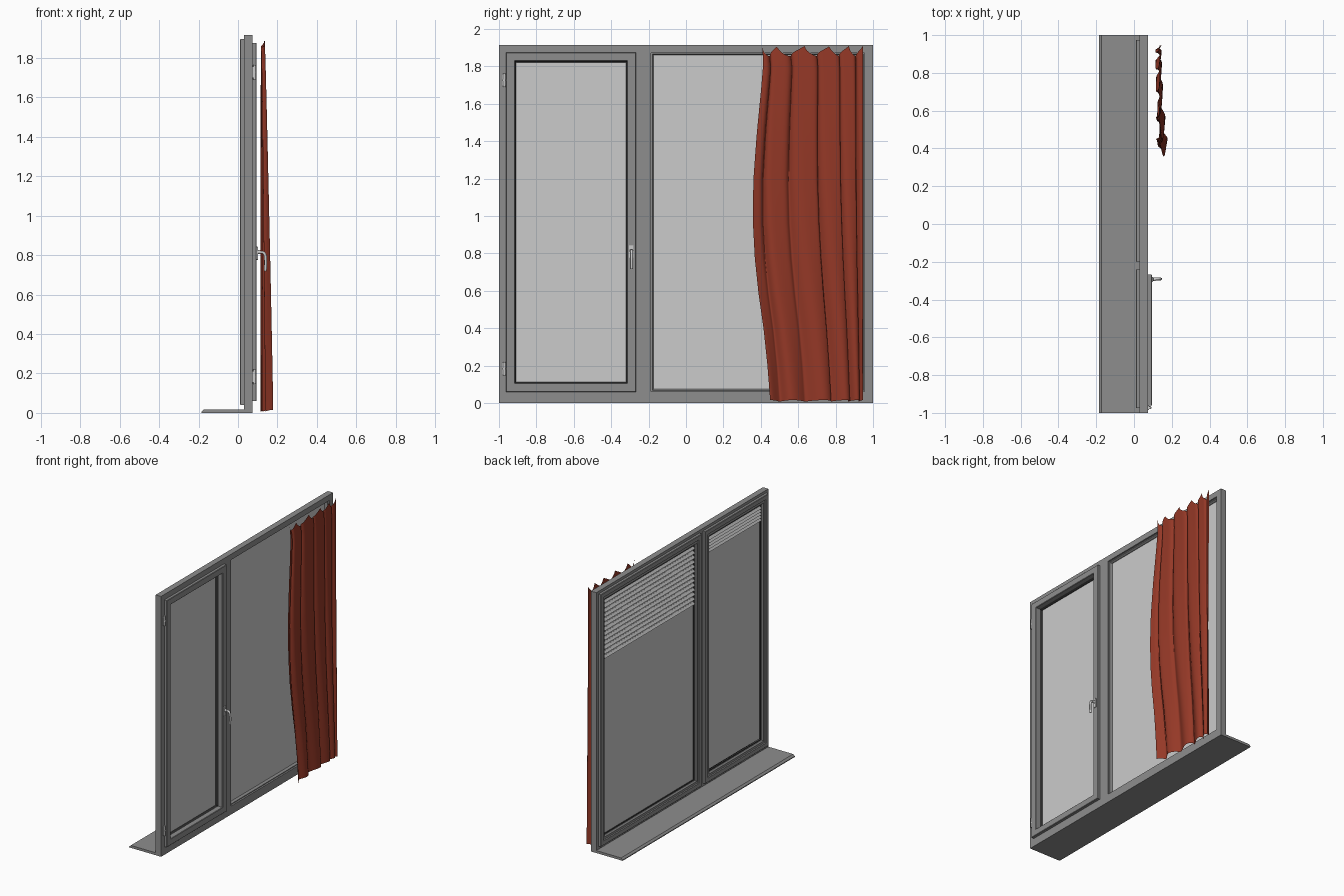
import bpy, bmesh, math
from mathutils import Vector

if "Cube" in bpy.data.objects:
    bpy.data.objects.remove(bpy.data.objects["Cube"])


def material(name, rgb):
    m = bpy.data.materials.new(name)
    m.diffuse_color = (*rgb, 1)
    m.use_nodes = True
    m.node_tree.nodes["Principled BSDF"].inputs["Base Color"].default_value = m.diffuse_color
    return m


RED = material("red_fabric", (0.30, 0.04, 0.02))
BLACK = material("black_rubber", (0.03, 0.03, 0.03))
GLASS = material("pale_glass", (0.62, 0.62, 0.62))
FRAME = material("grey_frame", (0.27, 0.27, 0.27))
METAL = material("light_metal", (0.6, 0.6, 0.6))


def finish(name, verts, faces, mat=None, smooth=False):
    me = bpy.data.meshes.new(name)
    me.from_pydata(verts, [], faces)
    bm = bmesh.new()
    bm.from_mesh(me)
    bmesh.ops.recalc_face_normals(bm, faces=bm.faces)
    bm.to_mesh(me)
    bm.free()
    ob = bpy.data.objects.new(name, me)
    bpy.context.collection.objects.link(ob)
    if mat:
        me.materials.append(mat)
    if smooth:
        me.shade_smooth()
    return ob


def rect_ring(name, rect, profile, mat=FRAME):
    """Mitred frame: closed profile of (inset, x) swept round a y/z rectangle."""
    y0, y1, z0, z1 = rect
    verts, n = [], len(profile)
    for i, x in profile:
        verts += [(x, y0 + i, z0 + i), (x, y1 - i, z0 + i),
                  (x, y1 - i, z1 - i), (x, y0 + i, z1 - i)]
    faces = [(4 * a + k, 4 * a + (k + 1) % 4, 4 * ((a + 1) % n) + (k + 1) % 4, 4 * ((a + 1) % n) + k)
             for a in range(n) for k in range(4)]
    return finish(name, verts, faces, mat)


def extrude_y(name, profile, y0, y1, mat=FRAME):
    """Closed (x, z) profile extruded along y."""
    n = len(profile)
    verts = [(x, y, z) for y in (y0, y1) for x, z in profile]
    faces = [tuple(range(n)), tuple(range(n, 2 * n))]
    faces += [(i, (i + 1) % n, n + (i + 1) % n, n + i) for i in range(n)]
    return finish(name, verts, faces, mat)


def box(name, x0, x1, y0, y1, z0, z1, mat=FRAME, bevel=0):
    ob = extrude_y(name, [(x0, z0), (x1, z0), (x1, z1), (x0, z1)], y0, y1, mat)
    if bevel:
        b = ob.modifiers.new("bevel", "BEVEL")
        b.width, b.segments = bevel, 2
    return ob


def cylinder(name, p0, p1, r, mat=METAL, sides=20):
    p0, p1 = Vector(p0), Vector(p1)
    bpy.ops.mesh.primitive_cylinder_add(vertices=sides, radius=r, depth=(p1 - p0).length,
                                        location=(p0 + p1) / 2)
    ob = bpy.context.object
    ob.name = name
    ob.rotation_euler = (p1 - p0).to_track_quat("Z", "Y").to_euler()
    ob.data.materials.append(mat)
    bpy.ops.object.shade_smooth_by_angle()
    return ob


# Outer sill plate with a chamfered nose
extrude_y("window_sill", [(-0.185, 0), (0.07, 0), (0.07, 0.018), (-0.172, 0.018), (-0.185, 0.006)], -1, 1)

# Main frame: head, bottom rail, jambs and mullion
H = 1.915
box("bottom_rail", 0.03, 0.074, -1, 1, 0, 0.062)
box("head_rail", 0.03, 0.074, -1, 1, 1.873, H)
for name, y0, y1 in (("left_jamb", -1, -0.955), ("right_jamb", 0.955, 1), ("mullion", -0.275, -0.186)):
    box(name, 0.03, 0.074, y0, y1, 0.062, 1.873)

# Opening sash on the left with rubber seal, stepped on the inside
rect_ring("opening_sash", (-0.962, -0.268, 0.06, 1.875),
          [(0, 0.074), (0, 0.092), (0.003, 0.095), (0.044, 0.095), (0.047, 0.092), (0.047, 0.034), (0, 0.034)])
rect_ring("sash_seal", (-0.916, -0.314, 0.106, 1.829),
          [(0, 0.038), (0, 0.062), (0.008, 0.05), (0.008, 0.038)], BLACK)
# Glazing bead of the fixed light
rect_ring("fixed_light_bead", (-0.186, 0.955, 0.062, 1.873),
          [(0, 0.034), (0, 0.062), (0.006, 0.062), (0.012, 0.052), (0.012, 0.034)])

# Exterior frames, glass and venetian blinds for both lights
LIGHTS = (("small", (-0.975, -0.24, 0.04, 1.895), (-0.92, -0.31, 0.10, 1.835), 5, 0.022),
          ("large", (-0.2, 0.975, 0.04, 1.895), (-0.18, 0.95, 0.066, 1.869), 13, 0.034))
for name, outer, pane, count, pitch in LIGHTS:
    rect_ring(name + "_exterior_frame", outer,
              [(0, 0.034), (0, 0.013), (0.003, 0.01), (0.032, 0.01), (0.036, 0.016),
               (0.052, 0.016), (0.062, 0.024), (0.062, 0.036)])
    rect_ring(name + "_exterior_seal", [outer[0] + 0.06, outer[1] - 0.06, outer[2] + 0.06, outer[3] - 0.06],
              [(0, 0.036), (0, 0.026), (0.007, 0.03), (0.007, 0.036)], BLACK)
    box(name + "_glass", 0.038, 0.044, *pane, GLASS)
    top = outer[3] - 0.08
    for k in range(count):
        z = top - k * pitch
        extrude_y(f"{name}_blind_slat_{k + 1}",
                  [(0.022, z - 0.009), (0.024, z - 0.010), (0.035, z + 0.007), (0.033, z + 0.008)],
                  outer[0] + 0.065, outer[1] - 0.065, METAL)

# Hinges: barrel, pin caps and leaf
for n, z in (("lower", 0.183), ("upper", 1.727)):
    cylinder(n + "_hinge_barrel", (0.084, -0.972, z - 0.036), (0.084, -0.972, z + 0.036), 0.007)
    cylinder(n + "_hinge_collar", (0.084, -0.972, z - 0.004), (0.084, -0.972, z + 0.004), 0.0085)
    box(n + "_hinge_leaf", 0.074, 0.08, -0.985, -0.96, z - 0.03, z + 0.03, METAL)

# Handle: rose, neck and curved lever hanging down
box("handle_rose", 0.093, 0.102, -0.306, -0.280, 0.775, 0.843, METAL, 0.004)
cylinder("handle_neck", (0.10, -0.293, 0.815), (0.115, -0.293, 0.815), 0.010)
curve = bpy.data.curves.new("handle_lever", "CURVE")
curve.dimensions = "3D"
curve.bevel_depth, curve.bevel_resolution, curve.use_fill_caps = 0.0075, 3, True
path = [(0.105, 0.815), (0.125, 0.814), (0.134, 0.808), (0.139, 0.795), (0.141, 0.76), (0.138, 0.718)]
spline = curve.splines.new("POLY")
spline.points.add(len(path) - 1)
for p, (x, z) in zip(spline.points, path):
    p.co = (x, -0.291, z, 1)
spline.use_smooth = True
curve.materials.append(METAL)
bpy.context.collection.objects.link(bpy.data.objects.new("handle_lever", curve))


def interp(table, t):
    for (a, fa), (b, fb) in zip(table, table[1:]):
        if t <= b:
            return fa + (fb - fa) * (t - a) / (b - a)
    return table[-1][1]


# Curtain: cloth sheet gathered at six hooks, folds drifting right towards the hem
EDGE = [(0, 0.45), (0.1, 0.435), (0.2, 0.415), (0.3, 0.388), (0.4, 0.368), (0.5, 0.358),
        (0.62, 0.36), (0.75, 0.378), (0.88, 0.402), (0.95, 0.413), (1, 0.408)]
HOOKS = [(0, 0), (0.15, 1), (0.42, 2), (0.67, 3), (0.86, 4), (1, 5)]
NU, NV = 150, 50
verts, faces = [], []
for j in range(NV + 1):
    v = j / NV
    low = 1 - v
    left = interp(EDGE, v)
    for i in range(NU + 1):
        u = i / NU
        phase = interp(HOOKS, u)
        c = phase % 1
        w = u + 0.55 * low * u * (1 - u)
        wave = math.cos(2 * math.pi * phase)
        ripple = math.sin(4 * math.pi * phase + 2 + 3 * v)
        x = 0.128 + 0.032 * low ** 0.7 * (1 - w) ** 2 + (0.009 + 0.007 * low) * wave + 0.003 * ripple
        y = left + (0.945 - left) * w
        y += 0.022 * math.sin(2 * math.pi * phase + 0.6 * low) * math.sin(math.pi * u) ** 0.5
        sag = 0.055 * math.sin(math.pi * c ** 0.7) ** 0.8 * max(0, (v - 0.8) / 0.2) ** 2
        z = 0.012 + 0.004 * wave * low + 1.898 * v - sag
        verts.append((x, y, z))
for j in range(NV):
    for i in range(NU):
        a = j * (NU + 1) + i
        faces.append((a, a + 1, a + NU + 2, a + NU + 1))
finish("curtain", verts, faces, RED, smooth=True)
